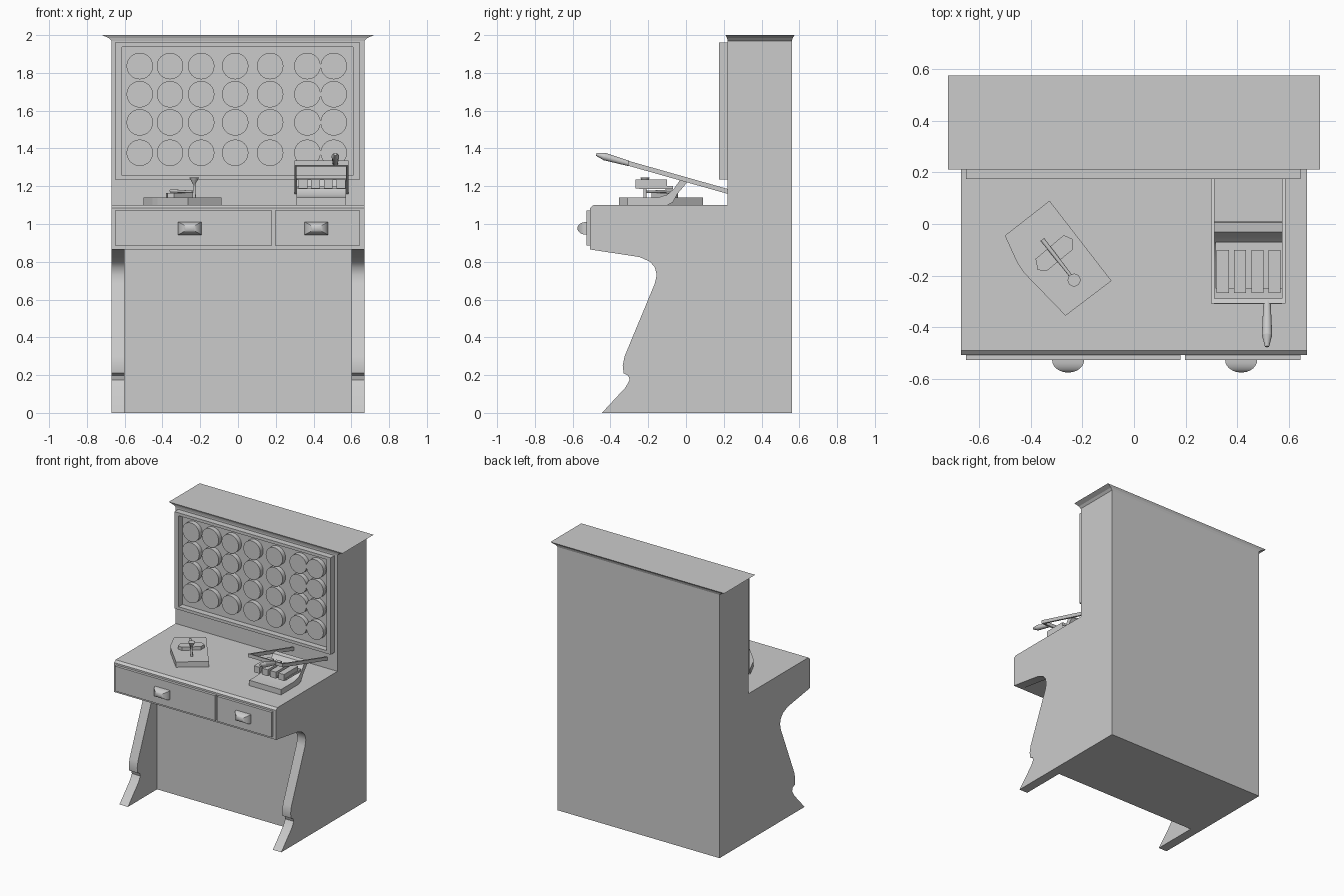
import bpy, bmesh, math
from mathutils import Vector

cube = bpy.data.objects.get("Cube")
if cube:
    bpy.data.objects.remove(cube, do_unlink=True)

grey = bpy.data.materials.new("plain grey")
grey.use_nodes = True
grey.diffuse_color = (0.6, 0.6, 0.6, 1)
grey.node_tree.nodes["Principled BSDF"].inputs["Base Color"].default_value = grey.diffuse_color


def finish(obj, smooth):
    obj.data.materials.append(grey)
    if smooth:
        bpy.ops.object.select_all(action='DESELECT')
        obj.select_set(True)
        bpy.context.view_layer.objects.active = obj
        bpy.ops.object.shade_smooth_by_angle(angle=math.radians(30))
    return obj


def loft(name, rings, smooth=False):
    """Skin a stack of equal-length rings and cap both ends."""
    bm = bmesh.new()
    layers = [[bm.verts.new(p) for p in ring] for ring in rings]
    count = len(layers[0])
    for low, high in zip(layers, layers[1:]):
        for i in range(count):
            j = (i + 1) % count
            bm.faces.new((low[i], low[j], high[j], high[i]))
    bm.faces.new(layers[0])
    bm.faces.new(layers[-1])
    bmesh.ops.recalc_face_normals(bm, faces=bm.faces)
    mesh = bpy.data.meshes.new(name)
    bm.to_mesh(mesh)
    bm.free()
    obj = bpy.data.objects.new(name, mesh)
    bpy.context.collection.objects.link(obj)
    return finish(obj, smooth)


def prism_x(name, profile, left, right, smooth=False):
    """Extrude a (y, z) profile sideways."""
    return loft(name, [[(x, y, z) for y, z in profile] for x in (left, right)], smooth)


def prism_z(name, outline, bottom, top):
    """Extrude an (x, y) outline upward."""
    return loft(name, [[(x, y, z) for x, y in outline] for z in (bottom, top)])


def rect(a, b, c, d):
    return [(a, c), (b, c), (b, d), (a, d)]


def box(name, xs, ys, zs):
    return prism_z(name, rect(*xs, *ys), *zs)


def rod(name, start, end, r_start, r_end, sides=16):
    start, end = Vector(start), Vector(end)
    axis = end - start
    bpy.ops.mesh.primitive_cone_add(
        vertices=sides, radius1=r_start, radius2=r_end, depth=axis.length,
        location=(start + end) / 2, rotation=axis.to_track_quat('Z', 'Y').to_euler())
    obj = bpy.context.object
    obj.name = name
    return finish(obj, True)


# Cabinet: shared rear and desk outline, scrolled side panels, recessed knee panel
BACK, FRONT, WALL = 0.56, -0.507, 0.22
upper = [(BACK, 0), (BACK, 1.98), (WALL, 1.98), (WALL, 1.1),
         (-0.49, 1.1), (FRONT, 1.085), (FRONT, 0.865)]
scroll = [(-0.245, 0.825), (-0.19, 0.8), (-0.165, 0.77), (-0.155, 0.73), (-0.165, 0.685),
          (-0.325, 0.3), (-0.335, 0.25), (-0.33, 0.21), (-0.305, 0.197),
          (-0.298, 0.175), (-0.32, 0.135), (-0.445, 0)]
prism_x("cabinet_core", upper + [(-0.1, 0.865), (-0.1, 0)], -0.6, 0.6)
for side, sign in (("left", 1), ("right", -1)):
    prism_x(side + "_side_panel", upper + scroll, sign * 0.6, sign * 0.67, True)

# Flared cornice
loft("cornice", [[(x, y, z) for x, y in rect(-w, w, f, b)] for w, f, b, z in (
    (0.67, WALL, BACK, 1.97), (0.685, 0.217, 0.565, 1.985), (0.72, 0.21, 0.575, 2))])

# Drawers with domed rectangular pulls
for name, xs, pull_x in (("long", (-0.65, 0.18), -0.255), ("short", (0.197, 0.645), 0.415)):
    box(name + "_drawer", xs, (-0.527, FRONT), (0.885, 1.072))
    rings = []
    for step in range(7):
        angle = math.radians(step * 14)
        w = 0.062 * math.cos(angle)
        h = 0.034 * math.cos(angle)
        y = -0.527 - 0.048 * math.sin(angle)
        rings.append([(pull_x + x, y, 0.977 + z) for x, z in rect(-w, w, -h, h)])
    loft(name + "_drawer_pull", rings, True)

# Display frame
frame_y = (0.175, WALL)
for name, z in (("bottom", 1.235), ("top", 1.938)):
    box("display_frame_" + name, (-0.65, 0.645), frame_y, (z, z + 0.022))
for name, x in (("right", -0.65), ("left", 0.61)):
    box("display_frame_" + name, (x, x + 0.035), frame_y, (1.257, 1.938))

# Rows of round dials
for z in (1.836, 1.687, 1.538, 1.377):
    for x in (-0.52, -0.36, -0.195, -0.015, 0.17, 0.367, 0.507):
        rod("dial", (x, WALL, z), (x, 0.185, z), 0.07, 0.07, 32)

# Small instrument on a five-sided plate
prism_z("instrument_plate", [(-0.5, -0.045), (-0.327, 0.09), (-0.087, -0.22),
        (-0.265, -0.355), (-0.425, -0.19), (-0.452, -0.15)], 1.1, 1.14)
prism_z("instrument_body", [(-0.381, -0.135), (-0.373, -0.178), (-0.338, -0.182),
        (-0.238, -0.1), (-0.238, -0.058), (-0.272, -0.043)], 1.14, 1.165)
rod("instrument_arm", (-0.355, -0.06, 1.175), (-0.235, -0.213, 1.17), 0.009, 0.006)
rod("instrument_stem", (-0.232, -0.217, 1.14), (-0.232, -0.217, 1.215), 0.009, 0.006)
rod("instrument_horn", (-0.232, -0.217, 1.21), (-0.232, -0.217, 1.245), 0.006, 0.025)

# Press: base with a curved rising neck
prism_x("press_base", [(-0.31, 1.1), (-0.1, 1.1), (-0.07, 1.115), (-0.045, 1.16),
        (0.01, 1.225), (0.005, 1.24), (-0.03, 1.235), (-0.065, 1.185),
        (-0.1, 1.155), (-0.15, 1.14), (-0.31, 1.14)], 0.31, 0.573, True)

# Press type blocks on a carrier
box("press_carrier", (0.315, 0.572), (-0.25, -0.07), (1.185, 1.2))
for i in range(4):
    x = 0.32 + i * 0.067
    box("press_block", (x, x + 0.047), (-0.268, -0.1), (1.187, 1.235))


# Press lid: sloping open frame with a lever handle
def lid_z(y):
    return 1.235 - 0.283 * y


def lid_bar(name, xs, back, front, half=0.013):
    prism_x(name, [(back, lid_z(back) - half), (back, lid_z(back) + half),
                   (front, lid_z(front) + half), (front, lid_z(front) - half)], *xs)


lid_bar("lid_right_rail", (0.298, 0.311), WALL, -0.29)
lid_bar("lid_left_rail", (0.573, 0.586), WALL, -0.29)
lid_bar("lid_front_bar", (0.298, 0.586), -0.288, -0.308)
grip = [(0.515, y, lid_z(y)) for y in (-0.3, -0.43, -0.475)]
rod("lever_handle", grip[0], grip[1], 0.014, 0.02)
rod("lever_tip", grip[1], grip[2], 0.02, 0.008)
